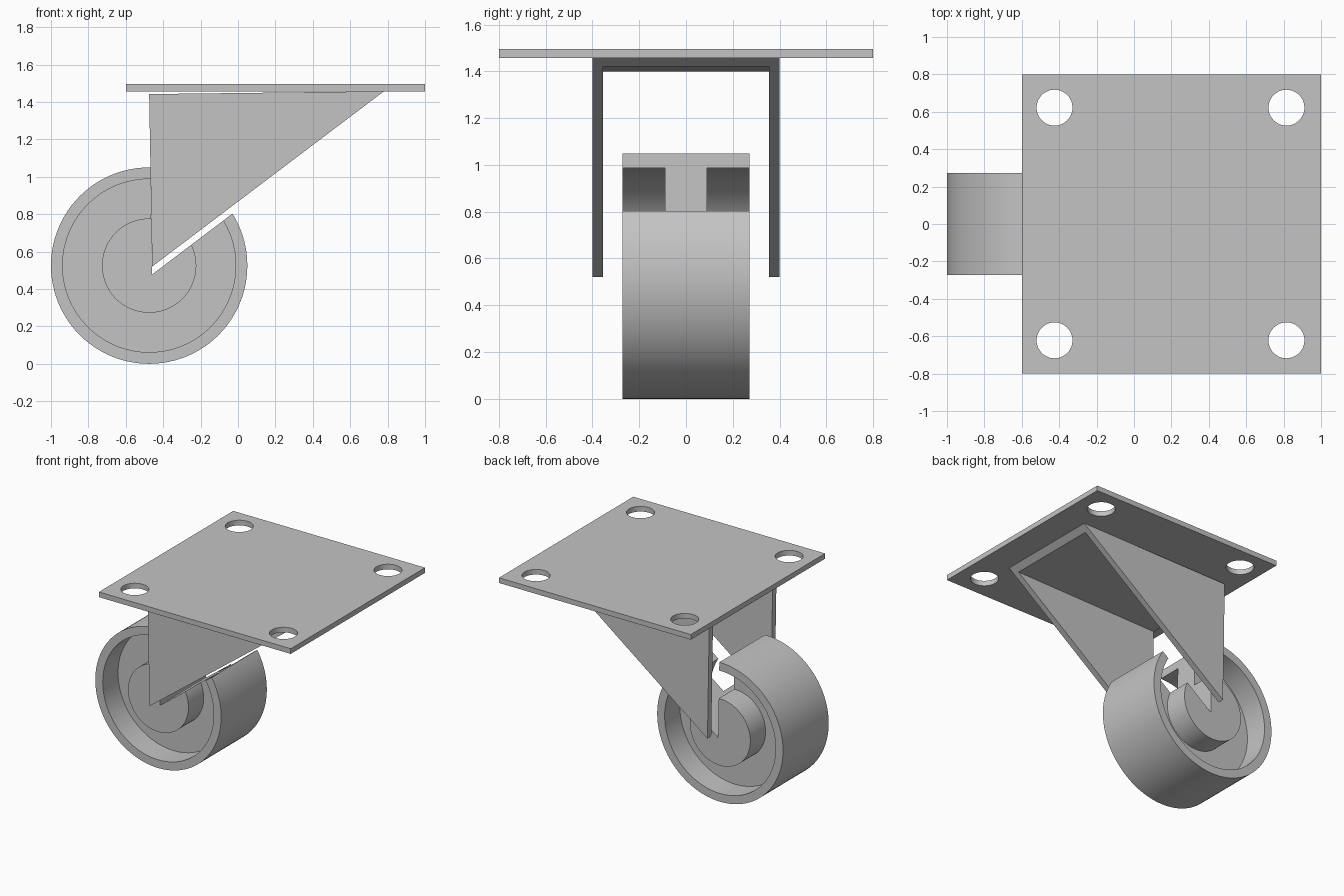
import bpy, bmesh, math
from mathutils import Vector

cube = bpy.data.objects.get("Cube")
if cube:
    bpy.data.objects.remove(cube, do_unlink=True)

steel = bpy.data.materials.new("grey steel")
steel.use_nodes = True
grey = (0.55, 0.55, 0.55, 1)
steel.diffuse_color = grey
steel.node_tree.nodes["Principled BSDF"].inputs["Base Color"].default_value = grey


def make_object(name, bm):
    bmesh.ops.recalc_face_normals(bm, faces=bm.faces)
    mesh = bpy.data.meshes.new(name)
    bm.to_mesh(mesh)
    bm.free()
    obj = bpy.data.objects.new(name, mesh)
    bpy.context.collection.objects.link(obj)
    mesh.materials.append(steel)
    return obj


def prism(name, outline, half_width):
    """Extrude an outline in the xz plane across y."""
    bm = bmesh.new()
    face = bm.faces.new([bm.verts.new((x, -half_width, z)) for x, z in outline])
    new = bmesh.ops.extrude_face_region(bm, geom=[face])["geom"]
    verts = [v for v in new if isinstance(v, bmesh.types.BMVert)]
    bmesh.ops.translate(bm, verts=verts, vec=(0, 2 * half_width, 0))
    return make_object(name, bm)


def cut(obj, cutter):
    """Subtract the cutter from the object and discard it."""
    cutter.hide_render = True
    mod = obj.modifiers.new("cut", "BOOLEAN")
    mod.operation = "DIFFERENCE"
    mod.solver = "EXACT"
    mod.object = cutter
    select(obj)
    bpy.ops.object.modifier_apply(modifier=mod.name)
    bpy.data.objects.remove(cutter, do_unlink=True)


def select(obj):
    bpy.ops.object.select_all(action="DESELECT")
    obj.select_set(True)
    bpy.context.view_layer.objects.active = obj


def smooth(obj):
    select(obj)
    bpy.ops.object.shade_smooth_by_angle(angle=math.radians(30))


# Mounting plate with four bolt holes
BOTTOM, TOP = 1.457, 1.496
plate = prism("mounting_plate",
              [(-0.6, BOTTOM), (1, BOTTOM), (1, TOP), (-0.6, TOP)], 0.8)
holes = bmesh.new()
for x in (-0.425, 0.815):
    for y in (-0.622, 0.622):
        ret = bmesh.ops.create_cone(holes, cap_ends=True, segments=48,
                                    radius1=0.096, radius2=0.096, depth=0.3)
        bmesh.ops.translate(holes, verts=ret["verts"], vec=(x, y, TOP))
cut(plate, make_object("hole_cutter", holes))
smooth(plate)

# Fork: a slightly tilted triangular channel, open below
fork = prism("fork", [(-0.475, 1.442), (-0.459, 0.52), (0.78, 1.457)], 0.4)
cut(fork, prism("channel_cutter",
                [(-0.6, 1.397), (-0.6, 0.3), (0.9, 0.3), (0.9, 1.425)], 0.355))

# Wheel: hub, web and rim turned in one piece
half = [(0, 0.272), (0.252, 0.272), (0.252, 0.09),
        (0.463, 0.09), (0.463, 0.272), (0.525, 0.272)]
profile = half + [(r, -y) for r, y in reversed(half)]
centre = Vector((-0.475, 0, 0.525))
bm = bmesh.new()
ring = [bm.verts.new(centre + Vector((r, y, 0))) for r, y in profile]
edges = [bm.edges.new(pair) for pair in zip(ring, ring[1:])]
bmesh.ops.spin(bm, geom=ring + edges, cent=centre, axis=(0, 1, 0),
               angle=2 * math.pi, steps=96)
bmesh.ops.remove_doubles(bm, verts=bm.verts, dist=0.0005)
wheel = make_object("wheel", bm)

# Wedge-shaped clearance through the wheel, following the fork
cut(wheel, prism("wedge_cutter",
                 [(-0.459, 0.478), (-0.474, 1.4), (0.76, 1.4)], 0.5))
smooth(wheel)
